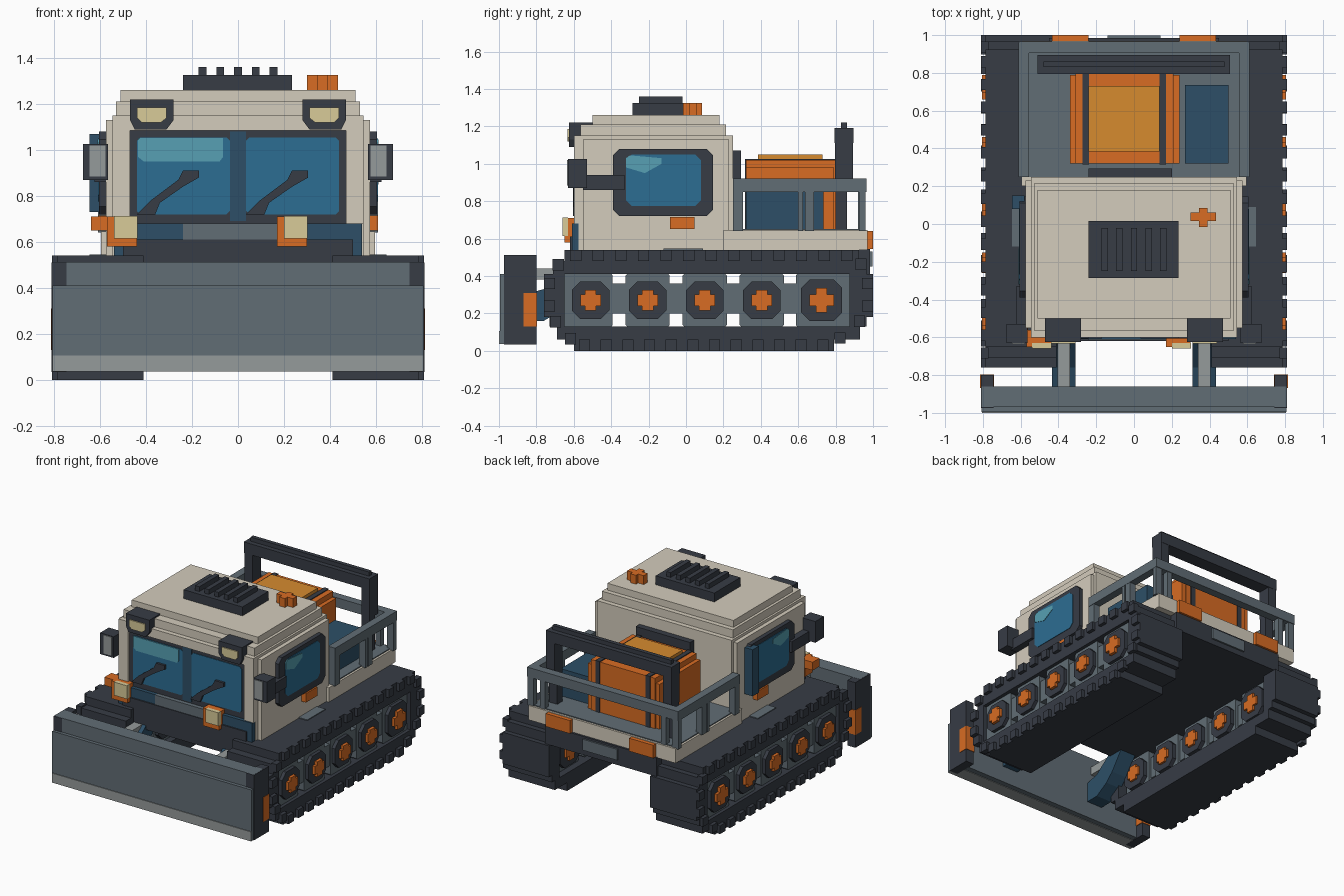
import bpy
import bmesh
from mathutils import Vector

if "Cube" in bpy.data.objects:
    bpy.data.objects.remove(bpy.data.objects["Cube"])


def make_material(name, hex_code):
    channels = [int(hex_code[i:i + 2], 16) / 255 for i in (0, 2, 4)]
    colour = [c / 12.92 if c < 0.04 else ((c + 0.055) / 1.055) ** 2.4 for c in channels] + [1]
    material = bpy.data.materials.new(name)
    material.use_nodes = True
    material.diffuse_color = colour
    material.node_tree.nodes["Principled BSDF"].inputs["Base Color"].default_value = colour
    return material


cream = make_material("cream paint", "D4CCBC")
dark = make_material("charcoal rubber", "373C45")
grey = make_material("slate grey", "616D75")
silver = make_material("light grey metal", "959B9B")
orange = make_material("orange paint", "D86C23")
amber = make_material("amber canvas", "D68B2F")
glass = make_material("blue glass", "2C6D92")
navy = make_material("dark blue steel", "2D4F67")
glare = make_material("teal glare", "57A0B3")
lens = make_material("lamp lens", "D8CB99")


def finish(name, bm, material):
    bmesh.ops.recalc_face_normals(bm, faces=bm.faces)
    mesh = bpy.data.meshes.new(name)
    bm.to_mesh(mesh)
    bm.free()
    mesh.materials.append(material)
    obj = bpy.data.objects.new(name, mesh)
    bpy.context.collection.objects.link(obj)
    return obj


def add_box(bm, x, y, z):
    verts = bmesh.ops.create_cube(bm, size=1)["verts"]
    for v in verts:
        v.co = [(a + b) / 2 + c * abs(b - a) for c, (a, b) in zip(v.co, (x, y, z))]


def box(name, material, x, y, z):
    bm = bmesh.new()
    add_box(bm, x, y, z)
    return finish(name, bm, material)


def pair(name, material, x, y, z):
    for label, side in (("left_", 1), ("right_", -1)):
        box(label + name, material, (side * x[0], side * x[1]), y, z)


def prism(name, material, outline, span, axis="x"):
    """Extrude an outline given in (y, z) along x, or in (x, z) along y."""
    place = (lambda a, b, t: (t, a, b)) if axis == "x" else (lambda a, b, t: (a, t, b))
    bm = bmesh.new()
    ends = [[bm.verts.new(place(a, b, t)) for a, b in outline] for t in span]
    for ring in ends:
        bm.faces.new(ring)
    for i in range(len(outline)):
        j = (i + 1) % len(outline)
        bm.faces.new((ends[0][i], ends[0][j], ends[1][j], ends[1][i]))
    return finish(name, bm, material)


def clipped(a, b, cut):
    """Rectangle outline with its corners cut off."""
    (l, r), (d, u) = a, b
    return [(l + cut, d), (r - cut, d), (r, d + cut), (r, u - cut),
            (r - cut, u), (l + cut, u), (l, u - cut), (l, d + cut)]


# Track belts: stepped layers (bottom, top, front, back) around an open middle
layers = ((0, .06, -.6, .79), (.06, .13, -.69, .93), (.13, .18, -.73, .965),
          (.18, .41, -.76, 1), (.41, .48, -.71, .965), (.48, .54, -.65, .925))
belt_path = [Vector(p) for p in ((-.6, 0), (.79, 0), (1, .18), (1, .42),
                                 (.92, .54), (-.65, .54), (-.76, .42), (-.76, .18))]
for label, side in (("left_", 1), ("right_", -1)):
    bm = bmesh.new()
    for bottom, top, front, back in layers:
        is_open = bottom > .1 and top < .45
        for span in ([(front, -.65), (.875, back)] if is_open else [(front, back)]):
            add_box(bm, (side * .41, side * .785), span, (bottom, top))
    finish(label + "track_belt", bm, dark)

    # Cleats show as blocks along the outer rim
    bm = bmesh.new()
    for i, start in enumerate(belt_path):
        edge = belt_path[(i + 1) % len(belt_path)] - start
        inward = Vector((-edge.y, edge.x)).normalized() * .03
        count = max(1, round(edge.length / .117))
        for k in range(count):
            c = start + edge * ((k + .5) / count) + inward
            add_box(bm, (side * .77, side * .81), (c.x - .03, c.x + .03), (c.y - .03, c.y + .03))
    finish(label + "track_cleats", bm, dark)

    # Road wheels with cross shaped hubs
    box(label + "wheel_beam", grey, (side * .48, side * .755), (-.66, .88), (.2, .36))
    for tag, start, end in (("front", -.66, -.5), ("rear", .72, .88)):
        box(label + tag + "_side_panel", grey, (side * .48, side * .757), (start, end), (.125, .415))
    for n, y in enumerate((-.51, -.205, .1, .405, .725)):
        big = .02 if n == 4 else 0
        w = .118 + big
        tag = label + "wheel_" + str(n + 1)
        prism(tag + "_mount", grey, clipped((y - w, y + w), (.13, .41), .008),
              (side * .46, side * .76))
        r = .1 + big / 2
        prism(tag + "_tyre", dark, clipped((y - r, y + r), (.27 - r, .27 + r), .045),
              (side * .43, side * .785))
        bm = bmesh.new()
        long, short = .055 + big / 2, .03
        for a, b in ((long, short), (short, long)):
            add_box(bm, (side * .415, side * .806), (y - a, y + a), (.27 - b, .27 + b))
        finish(tag + "_hub", bm, orange)

# Hull and front apron
box("hull", dark, (-.45, .45), (-.62, .985), (.41, .545))
box("front_bumper", dark, (-.5, .5), (-.62, -.5), (.54, .61))
box("front_apron", navy, (-.54, .54), (-.61, -.5), (.54, .68))
box("front_grille", grey, (-.24, .25), (-.615, -.55), (.61, .68))
pair("side_step", grey, (.56, .645), (-.12, .09), (.53, .546))

# Blade, its end plates and push arms
prism("blade", grey, [(-.995, .04), (-.995, .41), (-.97, .41), (-.97, .512),
                      (-.86, .512), (-.86, .04)], (-.807, .807))
box("blade_cutting_edge", silver, (-.806, .806), (-1, -.9), (.036, .105))
pair("blade_end_plate", dark, (.745, .811), (-.973, -.8), (.035, .511))
pair("blade_end_marker", orange, (.74, .814), (-.868, -.797), (.13, .31))
for label, side in (("left_", 1), ("right_", -1)):
    prism(label + "push_arm", navy, [(-.87, .16), (-.87, .3), (-.76, .33), (-.62, .44),
                                     (-.5, .42), (-.6, .28), (-.66, .22), (-.76, .16)],
          (side * .31, side * .435))
pair("lift_piston", silver, (.34, .405), (-.87, -.6), (.38, .44))

# Cab with stepped edges and a recessed front opening
pair("cab_side", cream, (0, .575), (-.55, .23), (.54, 1.13))
box("cab_core", cream, (-.545, .545), (-.575, .25), (.54, 1.15))
pair("front_pillar", cream, (.47, .545), (-.6, -.55), (.68, 1.15))
box("front_brow", cream, (-.545, .545), (-.6, -.55), (1.085, 1.15))
box("roof_lower", cream, (-.53, .53), (-.565, .215), (1.13, 1.21))
box("roof_upper", cream, (-.51, .51), (-.5, .18), (1.2, 1.26))

# Windscreen
box("windscreen_frame", dark, (-.47, .47), (-.584, -.57), (.68, 1.085))
for label, left, right in (("right_", -.44, -.035), ("left_", .035, .44)):
    prism(label + "windscreen", glass, clipped((left, right), (.72, 1.055), .015), (-.588, -.58), "y")
    prism(label + "wiper", dark, [(left, .72), (left + .08, .72), (left + .1, .77), (left + .2, .84),
                                  (left + .27, .88), (left + .27, .91), (left + .2, .91),
                                  (left + .18, .87), (left + .06, .78)], (-.605, -.58), "y")
box("windscreen_pillar", navy, (-.035, .035), (-.59, -.58), (.69, 1.08))
prism("windscreen_glare", glare, [(-.435, .97), (-.41, .95), (-.08, .95), (-.065, .97),
                                  (-.065, 1.052), (-.435, 1.052)], (-.592, -.586), "y")

# Side windows, markers and mirrors
for label, side in (("left_", 1), ("right_", -1)):
    prism(label + "window_frame", dark, clipped((-.39, .145), (.72, 1.08), .035),
          (side * .56, side * .605))
    prism(label + "window", glass, clipped((-.32, .08), (.775, 1.05), .03),
          (side * .59, side * .609))
    prism(label + "window_glare", glare, [(-.32, .98), (-.22, .95), (-.13, 1), (-.13, 1.03),
                                          (-.3, 1.045), (-.32, 1.03)], (side * .6, side * .612))
box("right_window_post", navy, (-.645, -.58), (.08, .15), (.73, 1.07))
pair("side_marker", orange, (.56, .61), (-.085, .045), (.65, .715))
pair("mirror_arm", dark, (.57, .625), (-.55, -.33), (.86, .94))
pair("mirror_shell", dark, (.565, .675), (-.63, -.53), (.87, 1.025))
pair("mirror_glass", silver, (.577, .645), (-.636, -.6), (.885, 1.02))

# Headlamps and roof lamps
for label, x in (("right_", -.57), ("left_", .17)):
    box(label + "headlamp", orange, (x, x + .13), (-.65, -.56), (.58, .71))
    box(label + "headlamp_lens", lens, (x + .03, x + .132), (-.66, -.63), (.615, .712))
box("right_turn_lamp", orange, (-.64, -.56), (-.63, -.55), (.65, .71))
for label, side in (("left_", 1), ("right_", -1)):
    prism(label + "roof_lamp", dark, [(side * a, b) for a, b in (
        (.31, 1.09), (.45, 1.09), (.47, 1.13), (.47, 1.22), (.28, 1.22), (.28, 1.13))],
        (-.625, -.49), "y")
    prism(label + "roof_lamp_lens", lens, [(side * a, b) for a, b in (
        (.335, 1.12), (.42, 1.12), (.44, 1.14), (.44, 1.185), (.31, 1.185), (.31, 1.14))],
        (-.633, -.6), "y")

# Roof vent and beacon
box("roof_vent", dark, (-.24, .235), (-.285, .015), (1.25, 1.325))
for n in range(5):
    x = -.155 + n * .0775
    box("vent_rib_" + str(n + 1), dark, (x - .017, x + .017), (-.25, -.02), (1.32, 1.36))
box("beacon_across", orange, (.3, .435), (.015, .06), (1.25, 1.325))
box("beacon_along", orange, (.345, .39), (-.015, .085), (1.25, 1.325))

# Rear deck and tail
box("rear_deck", cream, (-.595, .595), (.2, .97), (.54, .645))
box("deck_floor", grey, (-.58, .58), (.25, .955), (.64, .652))
pair("tail_lamp", orange, (.24, .435), (.95, 1), (.545, .64))
box("tail_plate", grey, (-.14, .14), (.97, .997), (.45, .53))

# Cargo rails
pair("side_rail", grey, (.555, .612), (.25, .96), (.85, .92))
for tag, start, end in (("front", .25, .305), ("middle", .6, .625),
                        ("second", .635, .685), ("rear", .925, .96)):
    pair(tag + "_rail_post", grey, (.56, .61), (start, end), (.64, .87))
box("rear_rail", grey, (-.61, .61), (.905, .965), (.85, .92))
pair("rear_rail_inner_post", grey, (.47, .51), (.92, .96), (.64, .87))

# Cargo: strapped bundle and storage bin
box("cargo_bundle", orange, (-.34, .24), (.32, .79), (.65, .98))
box("cargo_bundle_top", orange, (-.31, .21), (.32, .8), (.65, 1.02))
box("cargo_cover", amber, (-.24, .135), (.385, .73), (1, 1.05))
for label, x in (("right_", -.272), ("left_", .135)):
    box(label + "cargo_strap", dark, (x, x + .035), (.315, .806), (.65, 1.026))
box("cargo_headboard", dark, (-.24, .2), (.25, .295), (.65, 1.07))
box("storage_bin", navy, (.27, .5), (.32, .735), (.65, .85))

# Roll bar
pair("roll_bar_foot", dark, (.44, .505), (.8, .86), (.645, .92))
pair("roll_bar_post", dark, (.44, .507), (.797, .893), (.9, 1.17))
box("roll_bar_beam", dark, (-.51, .507), (.795, .895), (1.11, 1.19))
box("roll_bar_ridge", dark, (-.48, .48), (.83, .86), (1.18, 1.22))
